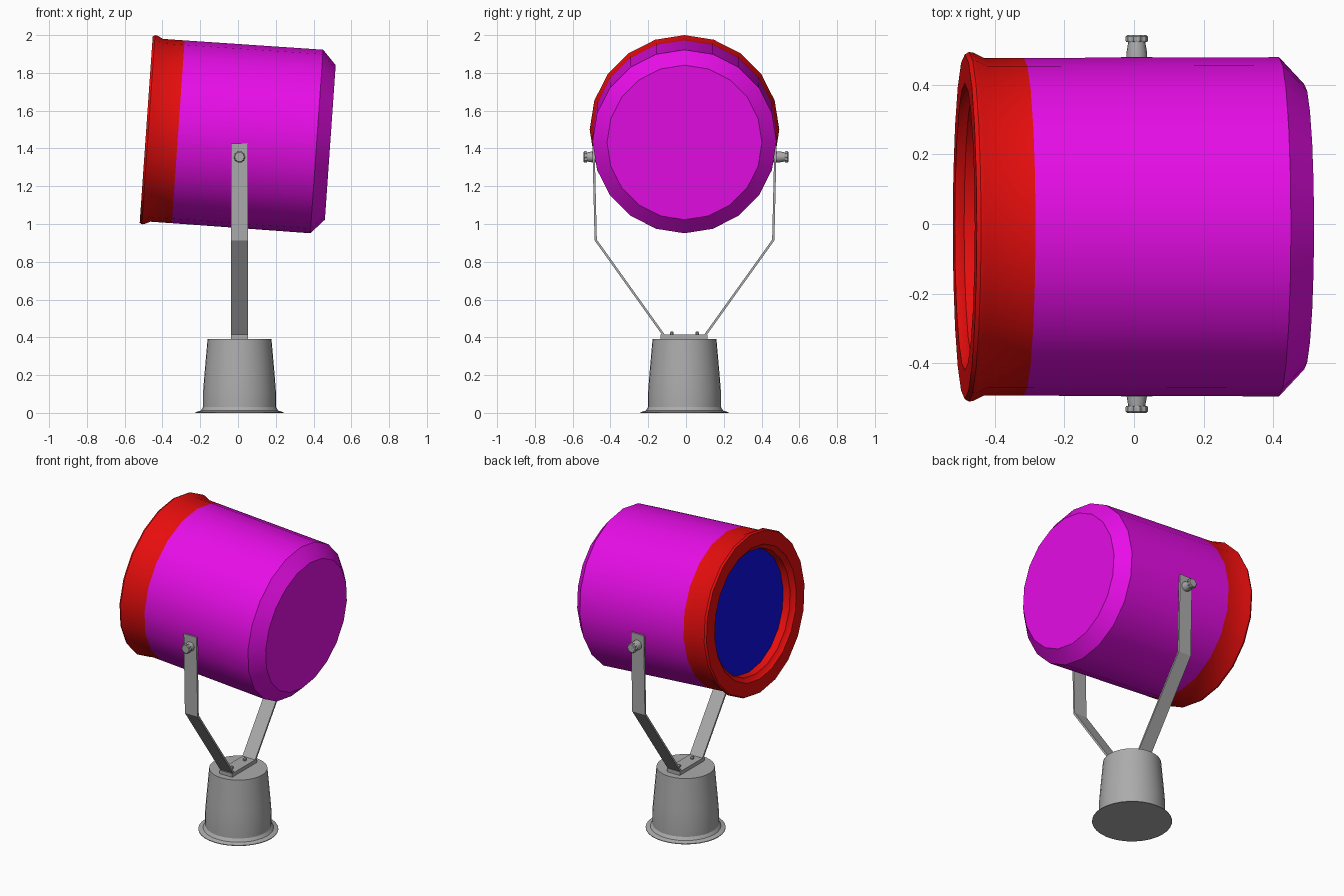
import bpy, bmesh, math
from mathutils import Matrix, Vector

cube = bpy.data.objects.get("Cube")
if cube:
    bpy.data.objects.remove(cube, do_unlink=True)


def material(name, rgb):
    m = bpy.data.materials.new(name)
    m.use_nodes = True
    m.diffuse_color = (*rgb, 1)
    m.node_tree.nodes["Principled BSDF"].inputs["Base Color"].default_value = (*rgb, 1)
    return m


MAGENTA = material("magenta paint", (0.8, 0.004, 0.8))
RED = material("red paint", (0.8, 0.004, 0.004))
BLUE = material("blue glass", (0.004, 0.004, 0.8))
GREY = material("grey metal", (0.41, 0.41, 0.41))

CX, CY = 0.008, -0.008   # centre line of the stand


def finish(name, bm, mats, smooth=True):
    bmesh.ops.recalc_face_normals(bm, faces=bm.faces)
    mesh = bpy.data.meshes.new(name)
    bm.to_mesh(mesh)
    bm.free()
    ob = bpy.data.objects.new(name, mesh)
    bpy.context.collection.objects.link(ob)
    for m in mats:
        mesh.materials.append(m)
    if smooth:
        bpy.ops.object.select_all(action="DESELECT")
        ob.select_set(True)
        bpy.context.view_layer.objects.active = ob
        bpy.ops.object.shade_smooth_by_angle(angle=math.radians(30))
    return ob


def lathe(name, profile, sides, matrix, mats, slots=None, flute=0, smooth=True):
    """Spin (radius, height) points about local z; the ends are capped."""
    bm = bmesh.new()
    rings = []
    for r, h in profile:
        ring = []
        for i in range(sides):
            a = 2 * math.pi * i / sides
            rr = r - flute * (i % 2)
            ring.append(bm.verts.new((rr * math.cos(a), rr * math.sin(a), h)))
        rings.append(ring)
    for k in range(len(rings) - 1):
        for i in range(sides):
            j = (i + 1) % sides
            f = bm.faces.new((rings[k][i], rings[k][j], rings[k + 1][j], rings[k + 1][i]))
            f.material_index = slots[k] if slots else 0
    first = bm.faces.new(rings[0])
    first.material_index = slots[-1] if slots else 0
    bm.faces.new(rings[-1])
    bm.transform(matrix)
    return finish(name, bm, mats, smooth)


def box(name, centre, size, mat):
    bm = bmesh.new()
    bmesh.ops.create_cube(bm, size=1)
    bm.transform(Matrix.Translation(centre) @ Matrix.Diagonal((*size, 1)))
    return finish(name, bm, [mat], False)


# Lamp head: glass, recessed red rim, magenta drum with bevelled back
head = Matrix.Translation((-0.486, CY, 1.5)) @ Matrix.Rotation(math.radians(94), 4, "Y")
head_profile = [(0.38, 0.07), (0.385, 0.025), (0.405, 0.012), (0.412, 0), (0.495, 0),
                (0.502, 0.012), (0.5, 0.025), (0.485, 0.055), (0.485, 0.17),
                (0.487, 0.905), (0.41, 0.977)]
lathe("lamp_head", head_profile, 20, head, [MAGENTA, RED, BLUE],
      [1] * 8 + [0, 0, 2])

# Flared base
lathe("base", [(0.232, 0), (0.232, 0.004), (0.205, 0.012), (0.193, 0.03), (0.193, 0.11),
               (0.186, 0.2), (0.169, 0.392)], 32, Matrix.Translation((CX, CY, 0)), [GREY])

# Bracket foot plate with two screws
box("bracket_foot", (CX, CY - 0.002, 0.403), (0.09, 0.25, 0.024), GREY)
for side, label in ((-1, "right"), (1, "left")):
    lathe(label + "_screw", [(0.01, 0.41), (0.01, 0.425), (0.006, 0.43)], 10,
          Matrix.Translation((CX, CY + side * 0.067, 0)), [GREY])

    # Bent strap arm
    path = [(0.11, 0.412), (0.47, 0.915), (0.482, 1.425)]
    bm = bmesh.new()
    rows = [[bm.verts.new((CX + dx, CY + side * y, z)) for dx in (-0.045, 0.045)]
            for y, z in path]
    for a, b in zip(rows, rows[1:]):
        bm.faces.new((a[0], a[1], b[1], b[0]))
    arm = finish(label + "_arm", bm, [GREY], False)
    mod = arm.modifiers.new("thickness", "SOLIDIFY")
    mod.thickness = 0.012
    mod.offset = 0
    mod.use_even_offset = True

    # Clamp knob: tapered neck and fluted grip
    out = Vector((0, side, 0)).to_track_quat("Z", "Y").to_matrix().to_4x4()
    place = Matrix.Translation((CX, 0, 1.355)) @ out
    lathe(label + "_knob_neck", [(0.03, 0.46), (0.03, 0.49), (0.024, 0.525)], 16,
          place, [GREY])
    lathe(label + "_knob_grip", [(0.031, 0.523), (0.032, 0.527), (0.032, 0.538), (0.027, 0.543)],
          20, place, [GREY], flute=0.004, smooth=False)
